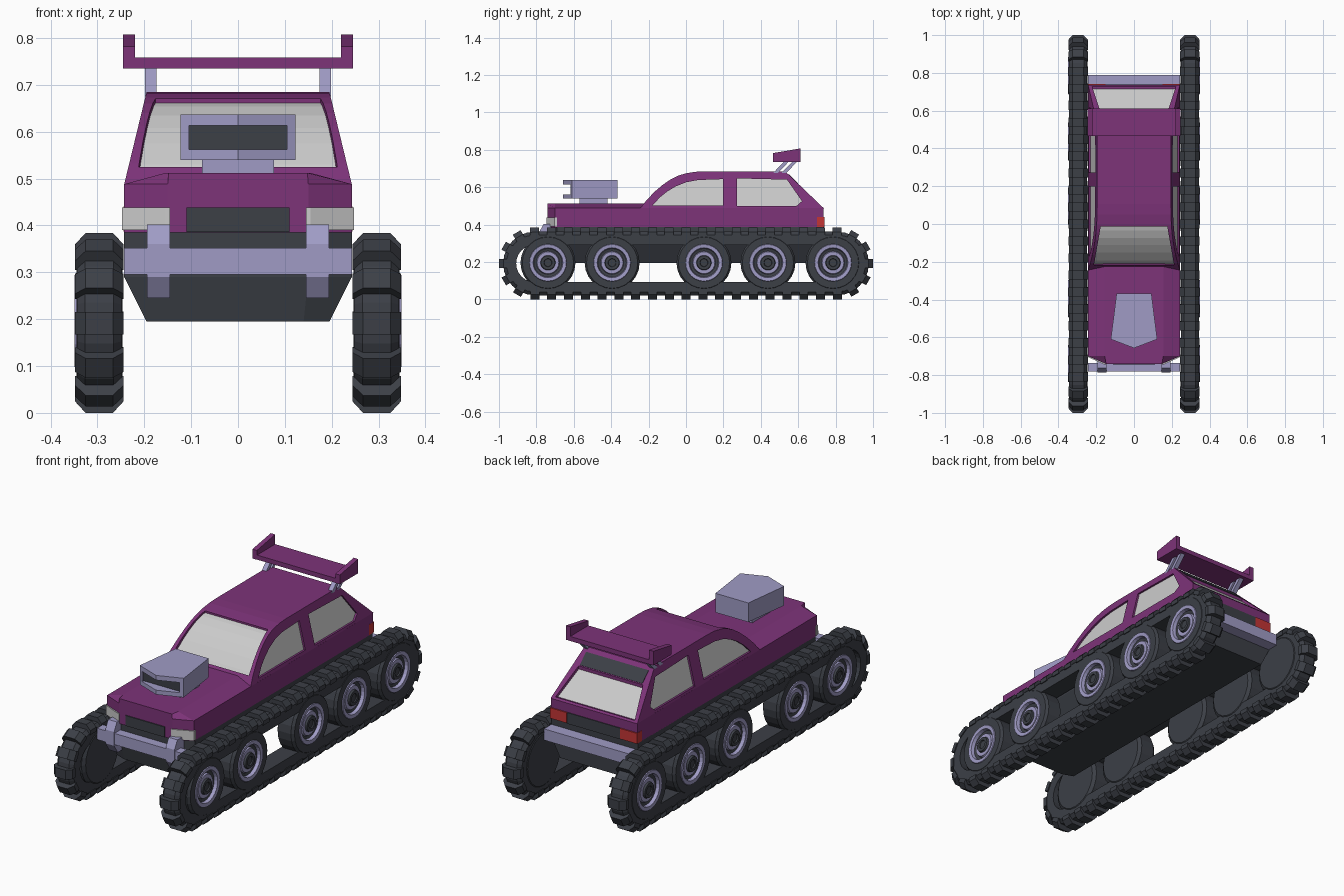
import bpy, bmesh
from math import sin, cos, pi

if "Cube" in bpy.data.objects:
    bpy.data.objects.remove(bpy.data.objects["Cube"])


def mat(name, rgb):
    m = bpy.data.materials.new(name)
    m.diffuse_color = (*rgb, 1)
    m.use_nodes = True
    m.node_tree.nodes["Principled BSDF"].inputs["Base Color"].default_value = m.diffuse_color
    return m


PAINT = mat("purple_paint", (0.205, 0.033, 0.19))
METAL = mat("lavender_metal", (0.35, 0.33, 0.56))
DARK = mat("dark_rubber", (0.045, 0.05, 0.062))
RED = mat("red_light", (0.55, 0.035, 0.035))


def make(name, parts, mats=(), loop=False, bands=None, mirror=False):
    """Skin each part (a list of matching rings); optionally add the copy at -x."""
    me = bpy.data.meshes.new(name)
    bm = bmesh.new()
    for s in ((1, -1) if mirror else (1,)):
        for rings in parts:
            vs = [[bm.verts.new((p[0] * s, p[1], p[2])) for p in r] for r in rings]
            n = len(vs[0])
            for i in range(len(vs) if loop else len(vs) - 1):
                a, b = vs[i], vs[(i + 1) % len(vs)]
                for k in range(n):
                    f = bm.faces.new((a[k], a[(k + 1) % n], b[(k + 1) % n], b[k]))
                    f.material_index = bands[i] if bands else 0
            if not loop:
                bm.faces.new(vs[0])
                f = bm.faces.new(vs[-1])
                f.material_index = bands[-1] if bands else 0
    bmesh.ops.recalc_face_normals(bm, faces=bm.faces)
    bm.to_mesh(me)
    bm.free()
    for m in mats:
        me.materials.append(m)
    ob = bpy.data.objects.new(name, me)
    bpy.context.collection.objects.link(ob)
    return ob


def side(pts, x0, x1):      # (y, z) profile extruded along x
    return [[(x, y, z) for y, z in pts] for x in (x0, x1)]


def plan(pts, z0, z1):      # (x, y) outline extruded along z
    return [[(x, y, z) for x, y in pts] for z in (z0, z1)]


def box(x0, x1, y0, y1, z0, z1):
    return plan([(x0, y0), (x1, y0), (x1, y1), (x0, y1)], z0, z1)


def outline(half):          # mirror a half plan outline
    return half + [(-x, y) for x, y in reversed(half)]


def cut(target, rings):
    c = make("cutter", [rings])
    c.hide_render = True
    m = target.modifiers.new("cut", "BOOLEAN")
    m.operation, m.solver, m.object = "DIFFERENCE", "EXACT", c
    bpy.context.view_layer.objects.active = target
    bpy.ops.object.modifier_apply(modifier=m.name)
    bpy.data.objects.remove(c)


# Tracks: belt and lugs round a stadium path
XC, ZC, END = 0.296, 0.192, 0.808
section = [(-.047, .1), (-.047, .152), (-.03, .17), (.03, .17), (.047, .152), (.047, .1)]
lug_sec = [(-.052, .145), (-.052, .167), (-.029, .192), (.029, .192), (.052, .167), (.052, .145)]


def on_track(sec, cy, a, t=0.0):
    return [(XC + x, cy + r * cos(a) - t * sin(a), ZC + r * sin(a) + t * cos(a)) for x, r in sec]


belt = [on_track(section, e * END, -pi / 2 + (0 if e > 0 else pi) + pi * i / 12)
        for e in (1, -1) for i in range(13)]
make("track_belts", [belt], [DARK], loop=True, mirror=True)

lugs, N = [], 48
run, arc = 2 * END, pi * 0.172
for i in range(N):
    s = i * 2 * (run + arc) / N
    half, s = divmod(s, run + arc)
    base = pi / 2 + half * pi
    e = 1 if half == 0 else -1
    cy, a = (e * (END - s), base) if s < run else (-e * END, base + (s - run) / arc * pi)
    lugs.append([on_track(lug_sec, cy, a, t) for t in (-.024, .024)])
make("track_lugs", lugs, [DARK], mirror=True)

# Road wheels, lathed: tyre, rim, hub
lathe = [(.13, .246), (.147, .258), (.147, .332), (.137, .345), (.1, .345), (.098, .349), (.08, .347),
         (.076, .33), (.062, .326), (.058, .336), (.04, .336), (.037, .346), (.022, .346), (.02, .34)]
bands = [0, 0, 0, 0, 1, 1, 1, 0, 1, 1, 0, 0, 0]
wheels = []
for y in (-.738, -.395, .096, .438, .786):
    wheels.append([[(x, y + r * cos(2 * pi * k / 24), .196 + r * sin(2 * pi * k / 24))
                    for k in range(24)] for r, x in lathe])
make("road_wheels", wheels, [DARK, METAL], bands=bands, mirror=True)

# Lower hull, narrower at the bottom
low = outline([(.195, .73), (.195, -.69), (.14, -.71)])
mid = outline([(.243, .73), (.243, -.69), (.15, -.73)])
make("hull", [[[(x, y, z) for x, y in r] for r, z in ((low, .195), (mid, .29), (mid, .388))]], [DARK])

# Painted lower body and raised hood
body = outline([(.243, .735), (.243, -.70), (.15, -.74)])
make("lower_body", [plan(body, .385, .488)], [PAINT])
hood0 = outline([(.243, -.15), (.243, -.70), (.15, -.74)])
hood1 = outline([(.155, -.15), (.155, -.70), (.148, -.74)])
make("hood", [[[(x, y, .488) for x, y in hood0], [(x, y, .512) for x, y in hood1]]], [PAINT])

# Cabin frame with window openings over a glass core
prof = [(-.245, .487), (-.21, .532), (-.165, .578), (-.125, .612), (-.085, .64), (-.045, .66),
        (-.005, .673), (.05, .682), (.105, .685), (.53, .685), (.737, .487)]


def cabin(off, k):
    pts = [(.25 + (y - .25) * k, .487 + (z - .487) * k) for y, z in prof]
    return [[(s * (.243 - off - (z - .487) * .2424), y, z) for y, z in pts] for s in (-1, 1)]


frame = make("cabin_frame", [cabin(0, 1)], [PAINT])
make("window_glass", [cabin(.01, .965)])
cut(frame, side([(-.178, .503), (-.14, .545), (-.1, .577), (-.053, .605), (.0, .626), (.064, .638),
                 (.198, .643), (.198, .503)], -.4, .4))
cut(frame, side([(.272, .499), (.59, .499), (.62, .525), (.54, .64), (.272, .647)], -.4, .4))
cut(frame, plan([(-.212, -.216), (.212, -.216), (.176, -.012), (-.176, -.012)], .508, .8))
cut(frame, plan([(-.18, .602), (.18, .602), (.222, .728), (-.222, .728)], .492, .8))
make("rear_window_strip", [side([(.55, .669), (.6, .621), (.59, .61), (.54, .658)], -.175, .175)], [DARK])

# Lights and grille
make("headlights", [plan([(.145, -.745), (.155, -.745), (.247, -.703), (.247, -.69), (.145, -.69)],
                         .39, .438)], mirror=True)
make("grille", [box(-.11, .11, -.745, -.70, .386, .438)], [DARK])
make("tail_lights", [box(.15, .244, .70, .741, .387, .44)], [RED], mirror=True)
make("rear_panel", [box(-.15, .15, .70, .739, .384, .44)], [DARK])

# Bumpers and front bumper posts
make("front_bumper", [box(-.243, .243, -.782, -.735, .295, .352)], [METAL])
make("rear_bumper", [box(-.243, .243, .725, .79, .295, .352)], [METAL])
make("bumper_posts", [side([(-.70, .402), (-.762, .402), (-.785, .36), (-.785, .29), (-.755, .245),
                            (-.70, .245)], .145, .194)], [METAL], mirror=True)

# Hood intake with a cut-out mouth
intake = make("intake", [plan([(.092, -.367), (.123, -.61), (0, -.657), (-.123, -.61), (-.092, -.367)],
                              .54, .637)], [METAL])
cut(intake, box(-.105, .105, -.7, -.6, .562, .613))
make("intake_mouth", [box(-.105, .105, -.606, -.59, .56, .615)], [DARK])
make("intake_base", [box(-.077, .077, -.57, -.42, .5, .545)], [METAL])

# Rear spoiler on slanted struts
make("spoiler_wing", [box(-.23, .23, .467, .612, .735, .758)], [PAINT])
make("spoiler_ends", [side([(.465, .735), (.465, .782), (.612, .807), (.612, .735)], .22, .245)],
     [PAINT], mirror=True)
make("spoiler_struts", [side([(y, .675), (y + .025, .675), (y + .088, .74), (y + .063, .74)], .174, .198)
                        for y in (.465, .51)], [METAL], mirror=True)
